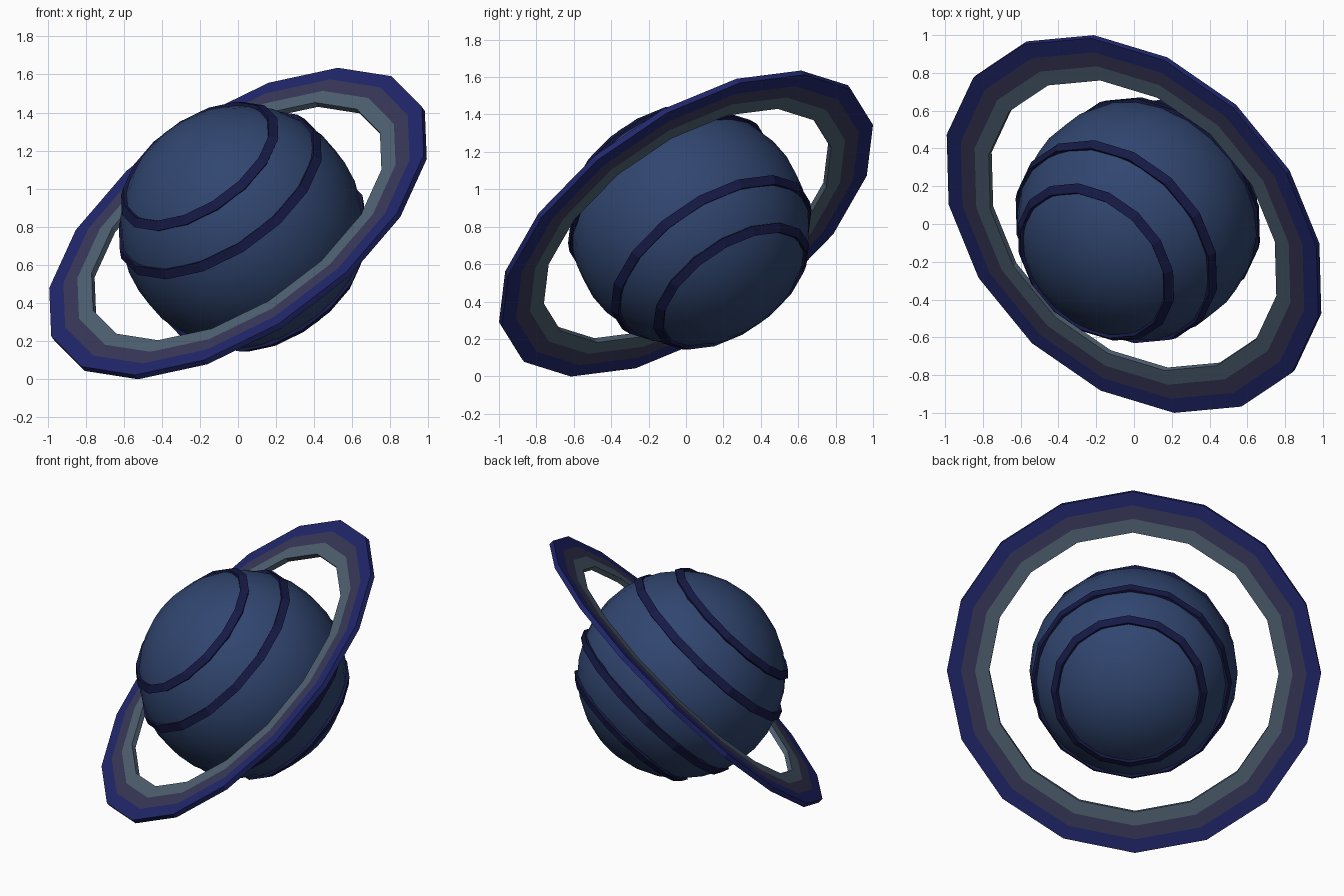
import bpy, bmesh, math
from mathutils import Matrix, Vector

if "Cube" in bpy.data.objects:
    bpy.data.objects.remove(bpy.data.objects["Cube"])

# Tilted frame shared by all parts: axis leans to front left
n = Vector((-0.497, -0.497, 0.712)).normalized()
u = Vector((1, -1, 0)).normalized()
v = n.cross(u)
TILT = Matrix((u, v, n)).transposed().to_4x4() @ Matrix.Rotation(math.radians(3.2), 4, 'Z')
RING_AT = Matrix.Translation((0, 0, 0.817)) @ TILT
PLANET_AT = Matrix.Translation((0.02, 0.02, 0.80)) @ TILT


def material(name, rgb):
    m = bpy.data.materials.new(name)
    m.diffuse_color = (*rgb, 1)
    m.use_nodes = True
    m.node_tree.nodes["Principled BSDF"].inputs["Base Color"].default_value = m.diffuse_color
    return m


def add_object(name, bm, matrix, mat, smooth=False):
    bmesh.ops.recalc_face_normals(bm, faces=bm.faces)
    for f in bm.faces:
        f.smooth = smooth
    me = bpy.data.meshes.new(name)
    bm.to_mesh(me)
    bm.free()
    me.materials.append(mat)
    ob = bpy.data.objects.new(name, me)
    ob.matrix_world = matrix
    bpy.context.collection.objects.link(ob)
    return ob


def lathe(name, profile, matrix, mat, sides=16):
    """Spin a closed (radius, height) profile round the local z axis."""
    bm = bmesh.new()
    loops = []
    for i in range(sides):
        a = math.tau * i / sides
        loops.append([bm.verts.new((r * math.cos(a), r * math.sin(a), z)) for r, z in profile])
    k = len(profile)
    for i in range(sides):
        p, q = loops[i], loops[(i + 1) % sides]
        for j in range(k):
            bm.faces.new((p[j], q[j], q[(j + 1) % k], p[(j + 1) % k]))
    return add_object(name, bm, matrix, mat)


planet_mat = material("planet_blue", (0.03, 0.06, 0.16))
band_mat = material("band_navy", (0.008, 0.01, 0.06))
ring_mats = [material("ring_grey", (0.08, 0.12, 0.17)),
             material("ring_violet", (0.04, 0.04, 0.10)),
             material("ring_blue", (0.015, 0.02, 0.15))]

# Planet globe
bm = bmesh.new()
bmesh.ops.create_uvsphere(bm, u_segments=24, v_segments=16, radius=0.64)
add_object("planet", bm, PLANET_AT, planet_mat, smooth=True)

# Raised stripes, two on each hemisphere
for i, lat in enumerate((-45, -22, 22, 45)):
    a = math.radians(lat)
    prof = [(r * math.cos(a + d), r * math.sin(a + d))
            for r, d in ((0.60, -0.04), (0.657, -0.04), (0.657, 0.04), (0.60, 0.04))]
    lathe(f"stripe_{i + 1}", prof, PLANET_AT, band_mat)

# Flat ring made of three concentric bands
radii = (0.89, 0.977, 1.063, 1.15)
h = 0.016
for name, r0, r1, mat in zip(("inner_ring", "middle_ring", "outer_ring"), radii, radii[1:], ring_mats):
    lathe(name, [(r0, -h), (r1, -h), (r1, h), (r0, h)], RING_AT, mat)
